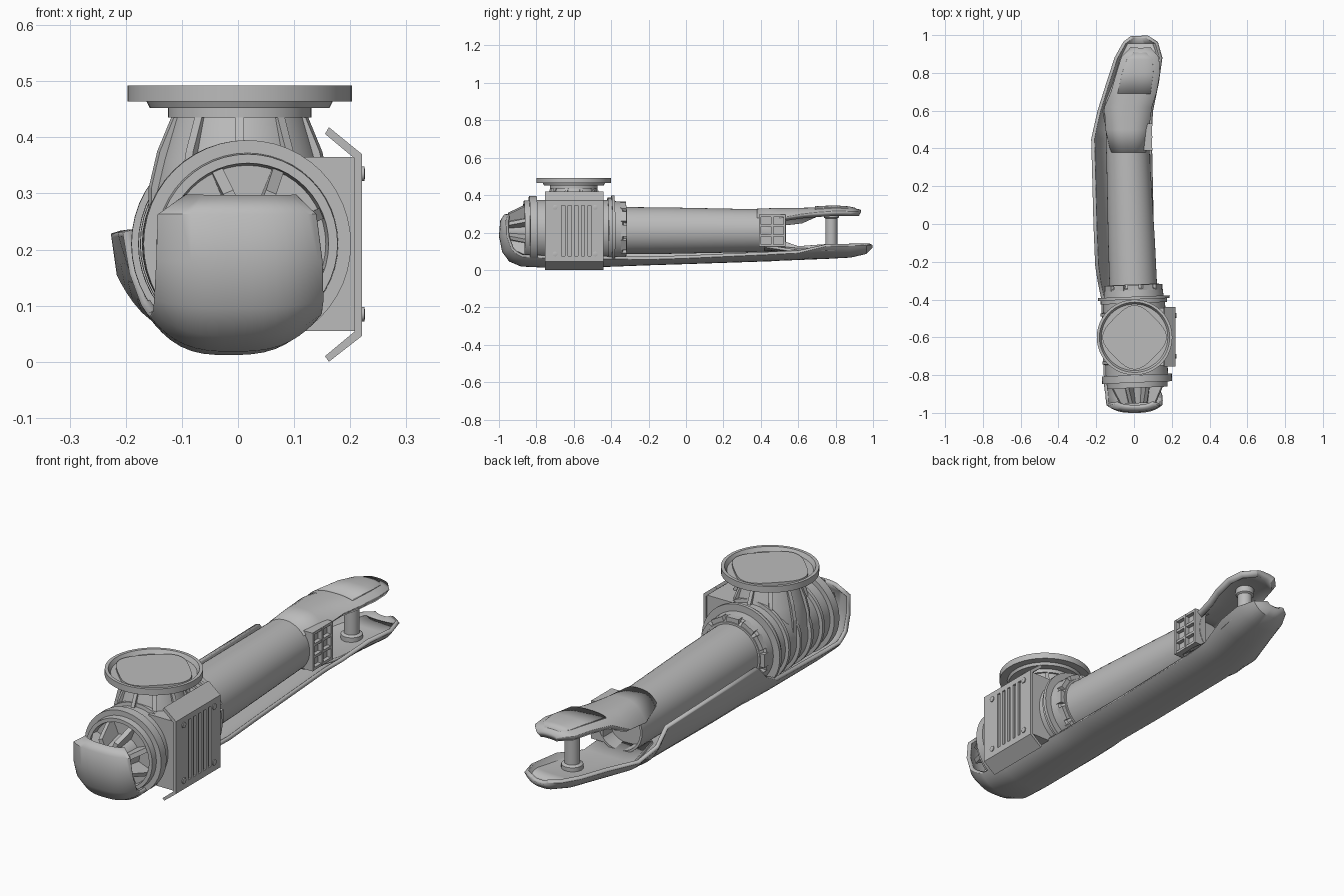
import bpy, bmesh, math
from mathutils import Matrix, Vector

if "Cube" in bpy.data.objects:
    bpy.data.objects.remove(bpy.data.objects["Cube"])

grey = bpy.data.materials.new("mid_grey")
grey.diffuse_color = (0.5, 0.5, 0.5, 1)
grey.use_nodes = True
grey.node_tree.nodes["Principled BSDF"].inputs["Base Color"].default_value = grey.diffuse_color


def make(name, verts, faces, matrix=None, smooth=True):
    """Mesh object with clean normals and sharp edges kept."""
    me = bpy.data.meshes.new(name)
    me.from_pydata([tuple(v) for v in verts], [], faces)
    bm = bmesh.new()
    bm.from_mesh(me)
    if matrix:
        bm.transform(matrix)
    bmesh.ops.remove_doubles(bm, verts=bm.verts, dist=1e-5)
    bmesh.ops.recalc_face_normals(bm, faces=bm.faces)
    bm.to_mesh(me)
    bm.free()
    me.materials.append(grey)
    if smooth:
        me.shade_smooth()
        me.set_sharp_from_angle(angle=math.radians(35))
    ob = bpy.data.objects.new(name, me)
    bpy.context.collection.objects.link(ob)
    return ob


def lathe(name, profile, matrix, n=40):
    """Turn (height, radius) pairs round local z."""
    verts, faces = [], []
    for h, r in profile:
        for k in range(n):
            a = 2 * math.pi * k / n
            verts.append((r * math.cos(a), r * math.sin(a), h))
    for i in range(len(profile) - 1):
        for k in range(n):
            j = (k + 1) % n
            faces.append((i*n + k, i*n + j, (i+1)*n + j, (i+1)*n + k))
    if profile[0][1] > 0:
        faces.append(tuple(range(n)))
    if profile[-1][1] > 0:
        faces.append(tuple(range((len(profile) - 1) * n, len(profile) * n)))
    return make(name, verts, faces, matrix)


def prism(name, outline, depth, matrix):
    """Flat outline in local xy, thickened evenly along local z."""
    n = len(outline)
    verts = [(x, y, s * depth / 2) for s in (-1, 1) for x, y in outline]
    faces = [tuple(range(n)), tuple(range(n, 2 * n))]
    faces += [(k, (k+1) % n, n + (k+1) % n, n + k) for k in range(n)]
    return make(name, verts, faces, matrix, smooth=False)


def boxes(name, spans):
    """Several boxes, each x0 x1 y0 y1 z0 z1, in one object."""
    verts, faces = [], []
    for x0, x1, y0, y1, z0, z1 in spans:
        b = len(verts)
        verts += [(x, y, z) for x in (x0, x1) for y in (y0, y1) for z in (z0, z1)]
        for f in ((0, 1, 3, 2), (4, 6, 7, 5), (0, 4, 5, 1), (2, 3, 7, 6), (0, 2, 6, 4), (1, 5, 7, 3)):
            faces.append(tuple(b + i for i in f))
    return make(name, verts, faces, smooth=False)


def sheet(name, stations, thick, n=20):
    """Curved sheet: y, z, left x, right x, left lift, right lift, lift angle."""
    verts, faces = [], []
    for y, z, xl, xr, hl, hr, ang in stations:
        a = math.radians(ang)
        for k in range(n + 1):
            t = math.sin(math.pi * (k / n - 0.5))
            lift = (hl if t < 0 else hr) * abs(t) ** 3
            verts.append(((xl + xr) / 2 + t * (xr - xl) / 2,
                          y + lift * math.sin(a), z + lift * math.cos(a)))
    for i in range(len(stations) - 1):
        for k in range(n):
            b = i * (n + 1) + k
            faces.append((b, b + 1, b + n + 2, b + n + 1))
    ob = make(name, verts, faces)
    mod = ob.modifiers.new("thickness", 'SOLIDIFY')
    mod.thickness = thick
    mod.offset = 0
    return ob


# Frame of the arm: local z runs along the slightly slanted arm axis
direction = Vector((-0.04, 1, 0)).normalized()
side = Vector((0, 0, 1)).cross(direction).normalized()
up = Vector((0, 0, 1))
ARM = Matrix((side, up, direction)).transposed().to_4x4()
ARM = Matrix.Translation((-0.017, 0, 0.21)) @ ARM
NECK = Matrix.Translation((0.003, -0.6, 0))

# Joint housing with hub, end rings and collar
lathe("joint_housing", [(-.95, 0), (-.95, .06), (-.84, .08), (-.84, .14), (-.868, .144),
      (-.868, .16), (-.84, .162), (-.84, .185), (-.80, .185), (-.80, .165), (-.42, .165),
      (-.42, .176), (-.40, .176), (-.40, .189), (-.385, .189), (-.385, .158),
      (-.345, .155), (-.34, .143), (-.32, .135), (-.32, 0)], ARM, 48)
for y in (-.73, -.645, -.56, -.475):
    lathe("housing_hoop", [(y - .012, .15), (y - .008, .18), (y + .008, .18), (y + .012, .15)], ARM, 48)

# Hub fins and collar blocks
for k in range(8):
    spin = Matrix.Rotation(math.radians(22.5 + 45 * k), 4, 'Z')
    flat = Matrix.Rotation(math.radians(90), 4, 'X')
    prism("hub_fin", [(.03, -.95), (.10, -.95), (.142, -.868), (.142, -.83), (.03, -.83)],
          .02, ARM @ spin @ flat)
for k in range(12):
    spin = Matrix.Rotation(math.radians(30 * k), 4, 'Z')
    prism("collar_block", [(.13, -.03), (.155, -.03), (.155, .03), (.13, .03)],
          .03, ARM @ spin @ Matrix.Translation((0, 0, -.338)))

# Neck and mounting flange
lathe("neck_and_flange", [(.2, .16), (.3, .158), (.36, .143), (.435, .12), (.435, .128),
      (.452, .128), (.452, .16), (.464, .166), (.464, .2), (.492, .2), (.492, .186),
      (.474, .176), (.474, 0)], NECK, 48)
pad = []
for k in range(40):
    c, s = math.cos(k * math.pi / 20), math.sin(k * math.pi / 20)
    pad.append((.148 * math.copysign(abs(c) ** .6, c), .148 * math.copysign(abs(s) ** .6, s)))
prism("flange_pad", pad, .012, NECK @ Matrix.Translation((0, 0, .479))
      @ Matrix.Rotation(math.radians(45), 4, 'Z'))
for k in range(10):
    spin = Matrix.Rotation(math.radians(18 + 36 * k), 4, 'Z')
    flat = Matrix.Rotation(math.radians(90), 4, 'X')
    prism("neck_rib", [(.1, .435), (.126, .435), (.152, .375), (.168, .31), (.168, .22), (.1, .22)],
          .016, NECK @ spin @ flat)

# Side vent box with bent cover plate, slots and screws
boxes("vent_box", [(.08, .209, -.75, -.445, .055, .365)])
flat = Matrix.Rotation(math.radians(90), 4, 'X')
cover = prism("vent_cover", [(.162, .418), (.221, .37), (.221, .046), (.162, 0), (.155, .01),
              (.208, .054), (.208, .362), (.155, .406)], .315,
              Matrix.Translation((0, -.5975, 0)) @ flat)
cutter = boxes("slot_cutter", [(.211, .24, -.665 + .035 * k, -.648 + .035 * k, .075, .345)
                               for k in range(5)])
cutter.hide_render = True
cutter.hide_viewport = True
cut = cover.modifiers.new("slots", 'BOOLEAN')
cut.operation = 'DIFFERENCE'
cut.object = cutter
for y in (-.7, -.485):
    for z in (.085, .335):
        m = Matrix.Translation((.22, y, z)) @ Matrix.Rotation(math.radians(90), 4, 'Y')
        lathe("cover_screw", [(0, .013), (.005, .013), (.006, .009)], m, 12)

# Arm tube, open at the far end
lathe("arm_tube", [(-.335, .126), (-.1, .124), (.3, .116), (.44, .114), (.53, .112),
                   (.53, .102), (.46, .1), (.46, 0)], ARM, 48)

# Lattice on the right of the tube end
bars = [(.05, .098, y, y + .012, .125, .295) for y in (.39, .455, .52)]
bars += [(.05, .096, .39, .532, z, z + .012) for z in (.125, .178, .231, .284)]
bars.append((.04, .078, .39, .532, .125, .296))
boxes("side_lattice", bars)

# Long lower shell: front scoop, left wall and lower jaw
sheet("lower_shell", [
    (-.965, .292, -.09, .10, .02, .02, 90), (-.985, .26, -.138, .135, .03, .03, 90),
    (-.991, .18, -.14, .145, .04, .04, 90), (-.975, .10, -.143, .146, .05, .05, 75),
    (-.94, .052, -.145, .143, .06, .055, 45), (-.88, .027, -.15, .13, .06, .05, 10),
    (-.75, .021, -.155, .12, .07, .05, 0), (-.40, .026, -.165, .11, .08, .04, 0),
    (-.30, .03, -.185, .11, .13, .035, 0), (-.22, .033, -.197, .11, .2, .03, 0),
    (0, .04, -.206, .10, .193, .03, 0), (.45, .055, -.218, .09, .176, .035, 0),
    (.5, .058, -.208, .09, .1, .035, 0), (.6, .062, -.185, .095, .06, .035, 0),
    (.75, .068, -.138, .125, .065, .065, 0), (.88, .075, -.095, .143, .06, .06, 0),
    (.96, .093, -.05, .12, .043, .043, 0), (.99, .125, -.01, .07, .012, .012, 0)], .018)

# Lower jaw floor
sheet("lower_jaw_floor", [
    (.42, .108, -.13, .07, .02, .02, 0), (.6, .1, -.165, .085, .01, .0, 0),
    (.75, .1, -.125, .115, .01, .01, 0), (.88, .106, -.085, .13, .01, .01, 0),
    (.955, .115, -.035, .10, .005, .005, 0)], .014)

# Upper jaw and its raised pad
sheet("upper_jaw", [
    (.38, .312, -.11, .05, -.04, -.04, 0), (.5, .317, -.138, .068, -.075, -.05, 0),
    (.62, .317, -.145, .085, -.06, -.03, 0), (.7, .32, -.112, .112, -.025, -.025, 0),
    (.8, .324, -.085, .13, -.022, -.022, 0), (.88, .318, -.06, .125, -.018, -.018, 0),
    (.93, .308, -.01, .08, -.008, -.008, 0)], .03)
sheet("upper_jaw_pad", [
    (.69, .334, -.085, .085, -.01, -.01, 0), (.8, .338, -.06, .1, -.01, -.01, 0),
    (.87, .333, -.035, .095, -.01, -.01, 0), (.905, .325, 0, .065, -.005, -.005, 0)], .014)

# Pin between the jaws
lathe("jaw_pin", [(.1, .045), (.128, .045), (.134, .032), (.275, .032), (.28, .04),
                  (.31, .04)], Matrix.Translation((.02, .777, 0)), 24)
